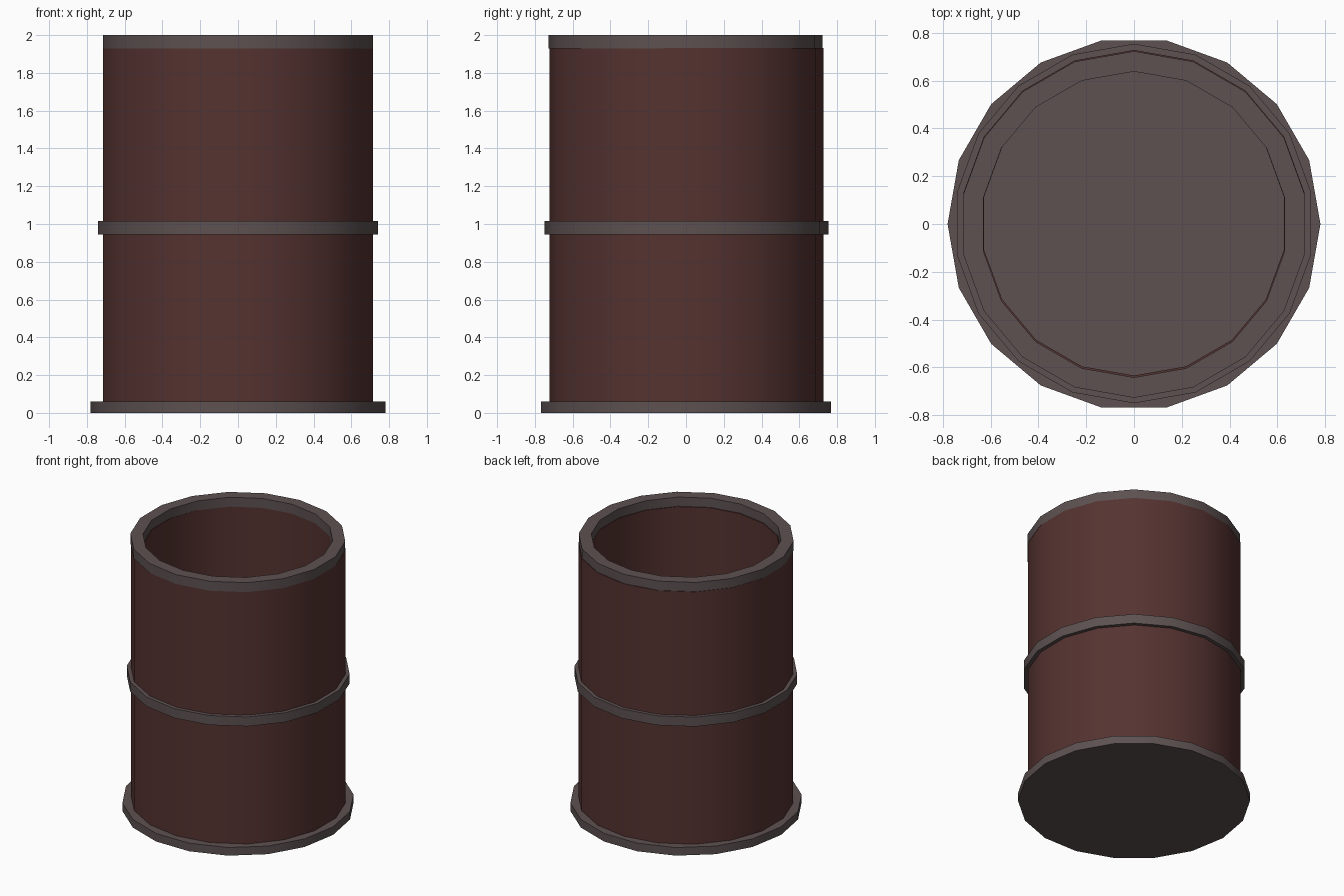
import bpy, math

if "Cube" in bpy.data.objects:
    bpy.data.objects.remove(bpy.data.objects["Cube"])

SIDES = 18


def material(name, rgb):
    m = bpy.data.materials.new(name)
    m.diffuse_color = (*rgb, 1)
    m.use_nodes = True
    m.node_tree.nodes["Principled BSDF"].inputs["Base Color"].default_value = m.diffuse_color
    return m


def revolve(name, profile, mat, start=90, y=0.0, closed=True):
    """Spin an (r, z) profile; closed loops make rings, open ones get capped ends."""
    verts, faces = [], []
    n = len(profile)
    for i in range(SIDES):
        a = math.radians(start + 360 * i / SIDES)
        verts += [(r * math.cos(a), r * math.sin(a) + y, z) for r, z in profile]
    for i in range(SIDES):
        j = (i + 1) % SIDES
        for k in range(n if closed else n - 1):
            l = (k + 1) % n
            faces.append((i * n + k, j * n + k, j * n + l, i * n + l))
    if not closed:
        faces.append([i * n for i in reversed(range(SIDES))])
        faces.append([i * n + n - 1 for i in range(SIDES)])
    mesh = bpy.data.meshes.new(name)
    mesh.from_pydata(verts, [], faces)
    mesh.materials.append(mat)
    obj = bpy.data.objects.new(name, mesh)
    bpy.context.collection.objects.link(obj)
    bpy.ops.object.select_all(action='DESELECT')
    obj.select_set(True)
    bpy.context.view_layer.objects.active = obj
    bpy.ops.object.shade_smooth_by_angle(angle=math.radians(30))
    return obj


def ring(name, inner, outer, z0, z1, mat, y=0.0):
    return revolve(name, [(inner, z0), (outer, z0), (outer, z1), (inner, z1)], mat, y=y)


rust = material("rust", (0.09, 0.033, 0.03))
iron = material("iron", (0.11, 0.083, 0.083))

# Solid bottom plate, turned half a facet from the walls
revolve("bottom_plate", [(0.78, 0.0), (0.78, 0.06)], iron, start=0, closed=False)
# Open, thick-walled body
ring("barrel_wall", 0.637, 0.725, 0.001, 1.932, rust, y=0.003)
# Hoop around the middle and rim on top
ring("middle_hoop", 0.70, 0.752, 0.945, 1.015, iron, y=0.002)
ring("top_rim", 0.64, 0.725, 1.93, 2.0, iron, y=-0.002)
